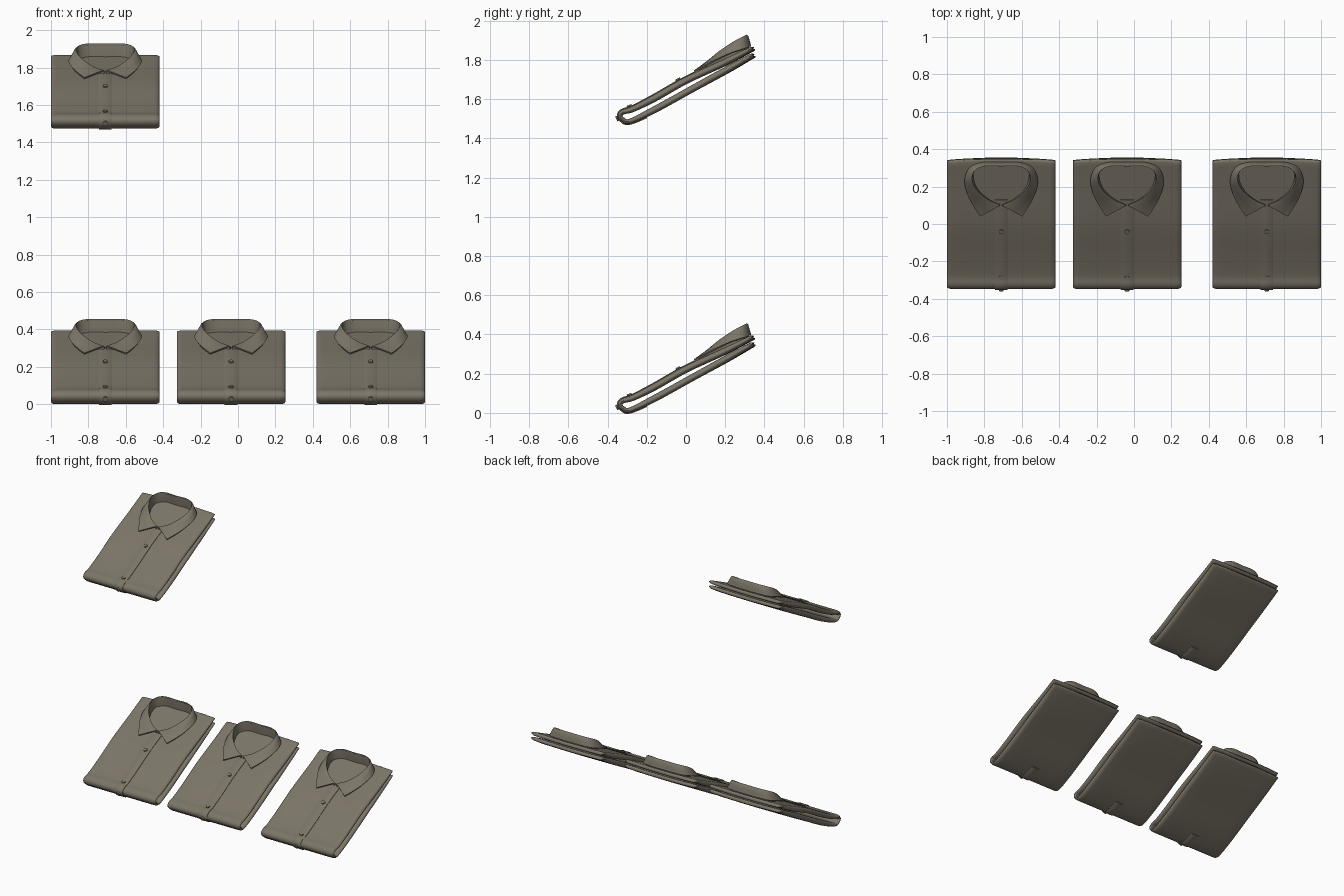
import bpy, bmesh, math
from mathutils import Vector

if "Cube" in bpy.data.objects:
    bpy.data.objects.remove(bpy.data.objects["Cube"])

cloth = bpy.data.materials.new("taupe_cloth")
cloth.diffuse_color = (0.20, 0.178, 0.138, 1)
cloth.use_nodes = True
cloth.node_tree.nodes["Principled BSDF"].inputs["Base Color"].default_value = cloth.diffuse_color
HALF = 0.29   # half width of a folded shirt
STEPS = 6     # samples per path segment


def spline(pts):
    """Smooth curve through the points (any dimension)."""
    pts = [Vector(p) for p in pts]
    ext = [2 * pts[0] - pts[1]] + pts + [2 * pts[-1] - pts[-2]]
    out = []
    for i in range(1, len(ext) - 2):
        a, b, c, d = ext[i - 1:i + 3]
        for s in range(STEPS):
            t = s / STEPS
            out.append(0.5 * (2 * b + (c - a) * t + (2 * a - 5 * b + 4 * c - d) * t * t
                              + (3 * b - a - 3 * c + d) * t ** 3))
    return out + [pts[-1]]


def loft(name, rings, closed=True, thickness=0, angle=40):
    """Skin a list of point rings; cap the ends when the rings are closed."""
    bm = bmesh.new()
    rows = [[bm.verts.new(p) for p in r] for r in rings]
    n = len(rows[0])
    for r0, r1 in zip(rows, rows[1:]):
        for j in range(n if closed else n - 1):
            k = (j + 1) % n
            bm.faces.new((r0[j], r0[k], r1[k], r1[j]))
    if closed:
        bm.faces.new(rows[0])
        bm.faces.new(rows[-1])
    bmesh.ops.recalc_face_normals(bm, faces=bm.faces[:])
    me = bpy.data.meshes.new(name)
    bm.to_mesh(me)
    bm.free()
    ob = bpy.data.objects.new(name, me)
    bpy.context.collection.objects.link(ob)
    finish(ob, thickness, angle)
    return ob


def finish(ob, thickness=0, angle=40):
    ob.data.materials.append(cloth)
    bpy.ops.object.select_all(action='DESELECT')
    ob.select_set(True)
    bpy.context.view_layer.objects.active = ob
    if thickness:
        m = ob.modifiers.new("thickness", 'SOLIDIFY')
        m.thickness, m.offset = thickness, 0
        bpy.ops.object.modifier_apply(modifier=m.name)
    bpy.ops.object.shade_smooth_by_angle(angle=math.radians(angle))


# Side path of the folded cloth: y, z, half thickness (top back -> front fold -> bottom back)
path = spline([(.330, .383, .012), (.2, .316, .017), (0, .222, .0175), (-.16, .132, .0175),
               (-.27, .077, .015), (-.32, .062, .013), (-.336, .043, .012), (-.322, .023, .012),
               (-.285, .015, .013), (-.16, .074, .0175), (0, .162, .0175), (.2, .273, .0175),
               (.332, .348, .012)])


def frame(i):
    a, b = path[max(i - 1, 0)], path[min(i + 1, len(path) - 1)]
    t = Vector((0, b.x - a.x, b.y - a.y)).normalized()
    return Vector((0, path[i].x, path[i].y)), Vector((0, t.z, -t.y)), path[i].z, t


def bow(p):
    """Back edge bulges slightly at the middle."""
    p.y += 0.012 * (1 - (p.x / HALF) ** 2) * max(0, p.y / 0.33) ** 2
    return p


# Folded body: flat pillow section swept along the path
edge = [0, .0015, .005, .011, .02, .03, .1, .2]
xs = [-HALF + e for e in edge] + [0] + [HALF - e for e in reversed(edge)]


def body_ring(i, shrink=1.0, push=0.0):
    c, n, h, t = frame(i)
    top, bot = [], []
    for x in xs:
        f = math.sqrt(max(0, 1 - (1 - min((HALF - abs(x)) / 0.03, 1)) ** 2))
        for lst, s in ((top, 1), (bot, -1)):
            lst.append(bow(c + n * (s * h * f * shrink) + t * push + Vector((x, 0, 0))))
    return top + bot[-2:0:-1]


last = len(path) - 1
rings = [body_ring(0, .45, -.009), body_ring(0, .8, -.006)]
rings += [body_ring(i) for i in range(last + 1)]
rings += [body_ring(last, .8, .006), body_ring(last, .45, .009)]
parts = [loft("folded_body", rings)]

# Button placket wrapping round the front fold
rings = []
for i in range(8, 53):
    c, n, h, t = frame(i)
    rings.append([c + n * (h + d) + Vector((x, 0, 0))
                  for x, d in ((-.034, -.004), (-.034, .003), (-.031, .005),
                               (.031, .005), (.034, .003), (.034, -.004))])
parts.append(loft("button_placket", rings))

# Collar: stand base, fold edge and leaf edge, from back centre to front
base = [(0, .316, .385), (.09, .316, .385), (.145, .288, .37), (.15, .235, .345),
        (.12, .175, .315), (.06, .125, .29), (.006, .1, .28)]
fold = [(0, .310, .452), (.09, .310, .452), (.143, .285, .44), (.157, .235, .413),
        (.130, .178, .375), (.07, .128, .332), (.006, .1, .308)]
leaf = [(0, .328, .396), (.10, .326, .396), (.167, .298, .385), (.193, .23, .362),
        (.175, .15, .325), (.143, .09, .294), (.112, .042, .270)]


def mirrored(pts):
    return spline([(-x, y, z) for x, y, z in reversed(pts[1:])] + pts)


rings = []
for b, f, l in zip(mirrored(base), mirrored(fold), mirrored(leaf)):
    f2 = f.lerp(l, .12) + Vector((0, 0, .003))
    rings.append([b, b.lerp(f, .5), f, f2, f2.lerp(l, .5), l])
parts.append(loft("collar", rings, closed=False, thickness=.008, angle=50))

# Buttons on the placket, at path samples
for i in (13, 25, 38):
    c, n, h, t = frame(i)
    bpy.ops.mesh.primitive_cylinder_add(vertices=20, radius=.013, depth=.010)
    ob = bpy.context.object
    ob.name = "button"
    ob.location = c + n * (h + .007)
    ob.rotation_euler = n.to_track_quat('Z', 'Y').to_euler()
    finish(ob)
    parts.append(ob)

# Lay out four shirts: three in a row, one above the left
places = [(-.71, 0), (-.037, 0), (.71, 0), (-.71, 1.473)]
for x, z in places[1:]:
    for p in parts:
        q = p.copy()
        q.location = p.location + Vector((x, 0, z))
        bpy.context.collection.objects.link(q)
for p in parts:
    p.location.x += places[0][0]
